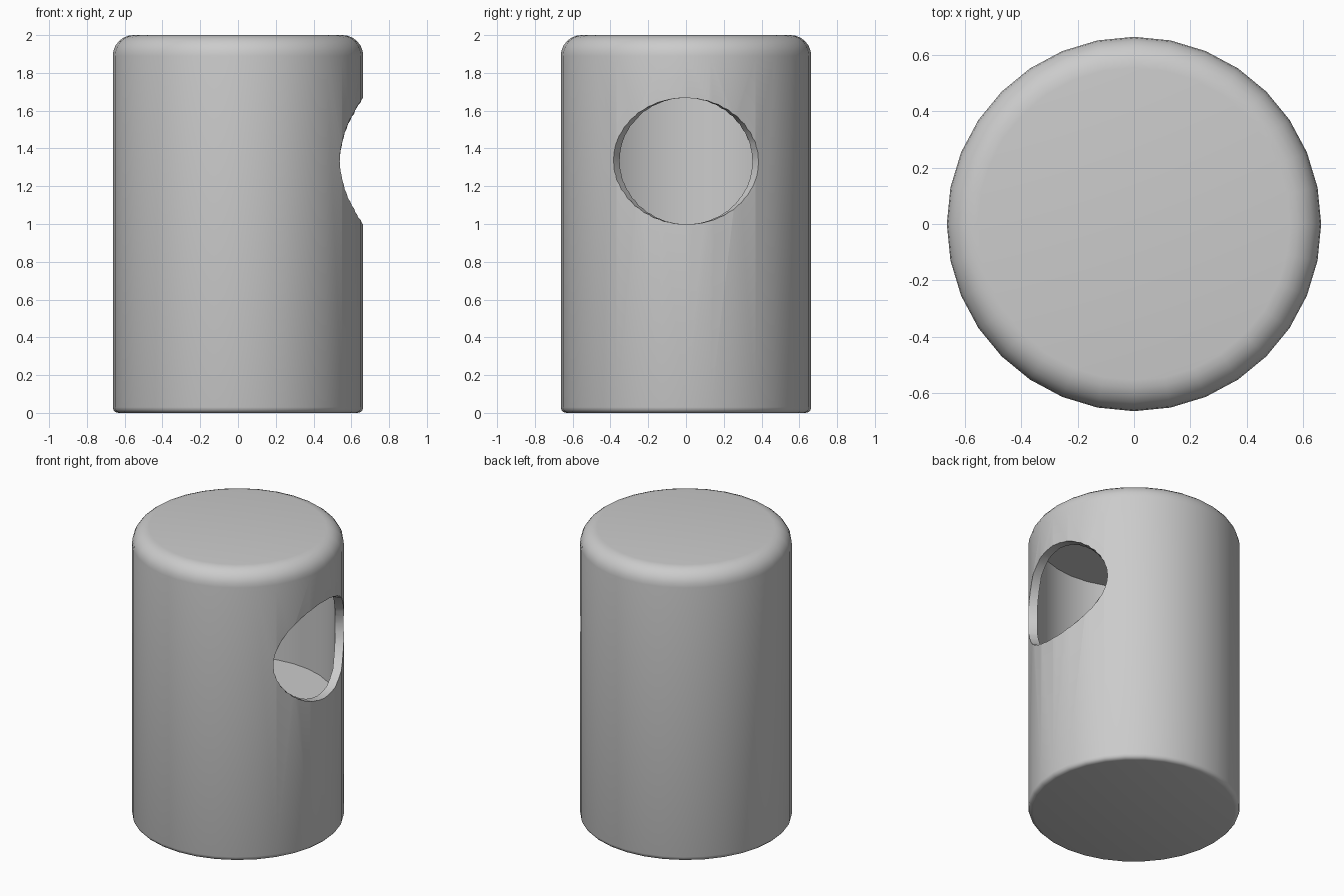
import bpy, bmesh
from math import sin, cos, asin, pi, radians

if "Cube" in bpy.data.objects:
    bpy.data.objects.remove(bpy.data.objects["Cube"])

R, H, SIDES = 0.663, 2.0, 32
HOLE_Z, HOLE_H, HOLE_W = 1.333, 0.335, 0.385

grey = bpy.data.materials.new("light grey")
grey.use_nodes = True
colour = (0.6, 0.6, 0.6, 1)
grey.diffuse_color = colour
grey.node_tree.nodes["Principled BSDF"].inputs["Base Color"].default_value = colour


def make_object(name, bm):
    bmesh.ops.recalc_face_normals(bm, faces=bm.faces)
    mesh = bpy.data.meshes.new(name)
    bm.to_mesh(mesh)
    bm.free()
    mesh.materials.append(grey)
    obj = bpy.data.objects.new(name, mesh)
    bpy.context.collection.objects.link(obj)
    return obj


def loft(name, rings, tips=None):
    """Skin closed rings; ends are capped flat, or fanned to tip points."""
    bm = bmesh.new()
    loops = [[bm.verts.new(p) for p in ring] for ring in rings]
    n = len(loops[0])
    for a, b in zip(loops, loops[1:]):
        for i in range(n):
            j = (i + 1) % n
            bm.faces.new((a[i], a[j], b[j], b[i]))
    for k, loop in enumerate((loops[0], loops[-1])):
        if tips:
            tip = bm.verts.new(tips[k])
            for i in range(n):
                bm.faces.new((loop[i], loop[(i + 1) % n], tip))
        else:
            bm.faces.new(loop)
    return make_object(name, bm)


def circle(r, z):
    return [(r * cos(2 * pi * i / SIDES), r * sin(2 * pi * i / SIDES), z)
            for i in range(SIDES)]


def rounded(size, z_mid, up, steps):
    """Quarter-round rim profile running from the wall to the flat end."""
    return [(R - size * (1 - cos(pi / 2 * i / steps)),
             z_mid + up * size * sin(pi / 2 * i / steps)) for i in range(steps + 1)]


# Solid drum with a small lower and a large upper rounding
profile = rounded(0.03, 0.03, -1, 3)[::-1] + rounded(0.11, H - 0.11, 1, 6)
body = loft("body", [circle(r, z) for r, z in profile])

# Hollow chamber
chamber = loft("chamber_cutter", [circle(0.607, 0.825), circle(0.607, 1.96)])


# Round opening whose sides run radially through the wall
def opening_ring(r):
    ring = []
    for i in range(40):
        t = 2 * pi * i / 40
        a = asin(HOLE_W / R * cos(t))
        ring.append((r * cos(a), r * sin(a), HOLE_Z + HOLE_H * sin(t)))
    return ring


opening = loft("opening_cutter", [opening_ring(0.5), opening_ring(0.9)],
               tips=[(0.45, 0, HOLE_Z), (0.9, 0, HOLE_Z)])

# Cut both from the drum, then smooth
bpy.ops.object.select_all(action="DESELECT")
bpy.context.view_layer.objects.active = body
body.select_set(True)
for cutter in (chamber, opening):
    cutter.hide_render = True
    mod = body.modifiers.new("cut", "BOOLEAN")
    mod.operation, mod.solver, mod.object = "DIFFERENCE", "EXACT", cutter
    bpy.ops.object.modifier_apply(modifier=mod.name)
    bpy.data.objects.remove(cutter)
bpy.ops.object.shade_smooth_by_angle(angle=radians(35))
